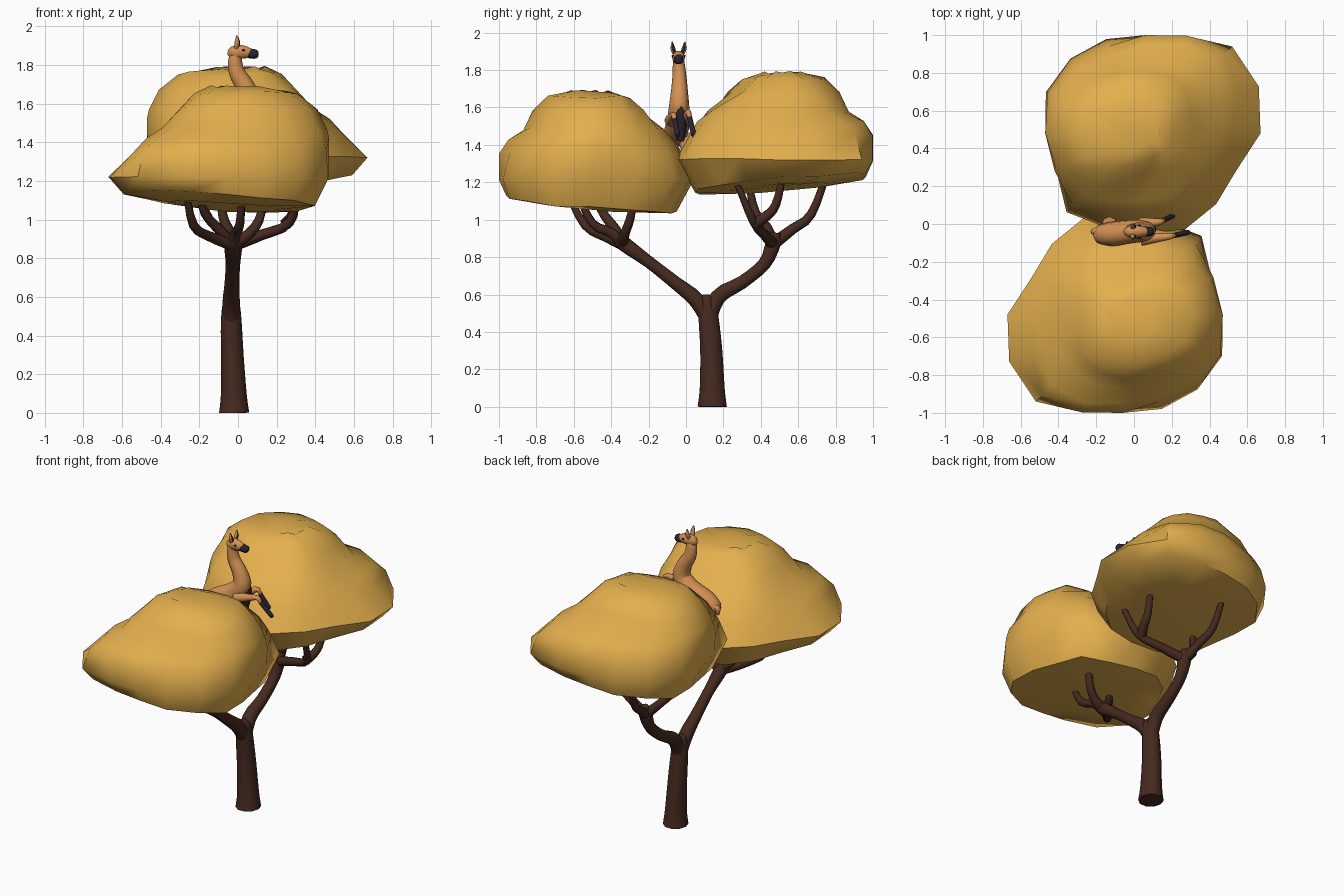
import bpy, bmesh, math, random
from mathutils import Vector

random.seed(4)


def material(name, rgb):
    m = bpy.data.materials.new(name)
    m.diffuse_color = (*rgb, 1)
    return m


LEAF = material("golden leaves", (0.77, 0.43, 0.075))
BARK = material("dark bark", (0.060, 0.023, 0.014))
FUR = material("tan fur", (0.65, 0.28, 0.088))
DARK = material("dark hide", (0.022, 0.018, 0.030))


def loft(name, rings, mat, angle=60):
    """Join equal-sized rings of points into a closed, smooth-shaded object."""
    bm = bmesh.new()
    vs = [[bm.verts.new(p) for p in r] for r in rings]
    n = len(vs[0])
    for a, b in zip(vs, vs[1:]):
        for i in range(n):
            bm.faces.new((a[i], a[(i + 1) % n], b[(i + 1) % n], b[i]))
    bm.faces.new(vs[0][::-1])
    bm.faces.new(vs[-1])
    bmesh.ops.recalc_face_normals(bm, faces=bm.faces)
    me = bpy.data.meshes.new(name)
    bm.to_mesh(me)
    bm.free()
    me.materials.append(mat)
    ob = bpy.data.objects.new(name, me)
    bpy.context.collection.objects.link(ob)
    bpy.ops.object.select_all(action='DESELECT')
    ob.select_set(True)
    bpy.context.view_layer.objects.active = ob
    bpy.ops.object.shade_smooth_by_angle(angle=math.radians(angle))
    return ob


def catmull(pts, steps):
    """Smooth a list of equal-length tuples."""
    p = [Vector(q) for q in pts]
    p = [2 * p[0] - p[1]] + p + [2 * p[-1] - p[-2]]
    out = []
    for i in range(1, len(p) - 2):
        a, b, c, d = p[i - 1:i + 3]
        for s in range(steps):
            t = s / steps
            out.append(0.5 * (2 * b + (c - a) * t + (2 * a - 5 * b + 4 * c - d) * t * t
                              + (3 * b - a - 3 * c + d) * t ** 3))
    return out + [p[-2]]


def tube(name, pts, mat, sides=10, steps=3, flat=1.0, ref=(0, 1, 0)):
    """Sweep a round section along (x, y, z, radius) points; flat scales its width."""
    q = catmull(pts, steps)
    c = [v.to_3d() for v in q]
    side = Vector(ref)
    rings = []
    for i, v in enumerate(q):
        t = (c[min(i + 1, len(c) - 1)] - c[max(i - 1, 0)]).normalized()
        side = (side - t * side.dot(t)).normalized()
        up = t.cross(side)
        r = max(v[3], 0.002)
        rings.append([c[i] + r * (side * flat * math.cos(k * math.tau / sides)
                                  + up * math.sin(k * math.tau / sides))
                      for k in range(sides)])
    return loft(name, rings, mat)


# Foliage: contour radii every 22.5 degrees from +x, rising from the widest level
WIDE = [.52, .51, .59, .54, .53, .55, .53, .52, .61, .65, .65, .56, .52, .54, .56, .57]
UPPER = [
    [.53, .52, .54, .48, .46, .47, .46, .45, .47, .52, .60, .56, .52, .50, .53, .56],
    [.53, .51, .51, .45, .42, .42, .41, .40, .40, .45, .53, .51, .47, .45, .49, .54],
    [.52, .49, .46, .39, .35, .36, .35, .34, .33, .36, .40, .40, .39, .39, .45, .51],
    [.47, .43, .36, .26, .20, .21, .23, .24, .24, .26, .31, .33, .34, .35, .40, .46],
    [.37, .34, .26, .18, .14, .13, .14, .14, .15, .18, .22, .24, .26, .28, .31, .36]]
# (height, tilt in x, tilt in y, shift in y, radii)
LEVELS = [(1.07, -.05, -.08, -.01, [r * .5 for r in WIDE]),
          (1.09, -.06, -.09, -.03, [r * .87 for r in WIDE]),
          (1.22, 0, 0, 0, WIDE),
          (1.355, 0, 0, 0, UPPER[0]), (1.42, 0, 0, 0, UPPER[1]),
          (1.48, 0, 0, 0, UPPER[2]), (1.58, 0, 0, 0, UPPER[3]),
          (1.655, 0, 0, 0, UPPER[4]),
          (1.685, 0, 0, 0, [r * .5 for r in UPPER[4]])]
rings = []
for z, tx, ty, shift, radii in LEVELS:
    ring = []
    for k, r in enumerate(radii):
        a = k * math.tau / 16
        dx, dy = r * math.cos(a), r * math.sin(a)
        ring.append(Vector((-.06 + dx, -.48 + dy + shift,
                            z + tx * dx + ty * dy + random.uniform(-.01, .01))))
    rings.append(ring)
loft("front_foliage", rings, LEAF, 50)
# The rear crown is the same shape turned half a circle and raised
loft("rear_foliage", [[Vector((-p.x, -p.y, p.z + .1)) for p in r] for r in rings], LEAF, 50)

# Trunk and the two main limbs
tube("trunk", [(-.02, .14, 0, .082), (-.022, .14, .1, .070), (-.03, .135, .3, .062),
               (-.035, .12, .48, .056), (-.035, .11, .57, .044), (-.035, .11, .6, .02)],
     BARK, flat=.95, ref=(1, 0, 0))
tube("front_limb", [(-.035, .14, .42, .040), (-.035, .06, .565, .045), (-.033, -.06, .665, .037),
                    (-.03, -.2, .775, .034), (-.03, -.33, .87, .042), (-.03, -.37, .91, .03)],
     BARK, ref=(1, 0, 0))
tube("rear_limb", [(-.035, .11, .42, .040), (-.035, .17, .585, .044), (-.03, .3, .665, .037),
                   (-.025, .42, .765, .036), (-.02, .465, .87, .042), (-.02, .48, .93, .03)],
     BARK, ref=(1, 0, 0))

# Twigs fan out from the end of each limb into the foliage
FRONT_HUB, REAR_HUB = (-.03, -.34, .87), (-.02, .465, .87)
TWIGS = [
    (FRONT_HUB, (-.14, -.43, .91), (-.23, -.54, .97), (-.27, -.64, 1.15)),
    (FRONT_HUB, (-.1, -.38, .95), (-.17, -.44, 1.03), (-.2, -.5, 1.14)),
    (FRONT_HUB, (.05, -.33, .92), (.11, -.30, 1.0), (.14, -.27, 1.14)),
    (FRONT_HUB, (-.01, -.40, .93), (.01, -.50, .98), (.02, -.58, 1.14)),
    (REAR_HUB, (.12, .42, .92), (.27, .36, .99), (.31, .27, 1.2)),
    ((.25, .37, .98), (.28, .43, 1.02), (.29, .48, 1.08), (.30, .52, 1.24)),
    (REAR_HUB, (-.05, .57, .95), (-.08, .67, 1.03), (-.1, .76, 1.26)),
    (REAR_HUB, (-.11, .43, .96), (-.17, .37, 1.04), (-.2, .33, 1.22))]
for i, path in enumerate(TWIGS):
    tube(f"twig_{i + 1}", [(*p, r) for p, r in zip(path, (.034, .028, .024, .017))],
         BARK, sides=8, ref=(.3, .9, .2))

# Animal resting in the gap: body and neck in one sweep
Y = -.04
tube("animal_body_and_neck", [
    (-.205, Y - .015, 1.42, .02), (-.18, Y - .015, 1.435, .055), (-.11, Y - .012, 1.475, .070),
    (-.01, Y, 1.53, .067), (.055, Y + .003, 1.6, .060), (.04, Y + .005, 1.68, .050),
    (-.003, Y + .005, 1.755, .042), (-.015, Y + .002, 1.82, .036), (-.005, Y, 1.87, .03)],
    FUR, sides=12, steps=4, flat=.92)
tube("animal_head", [(-.048, Y, 1.845, .012), (-.025, Y, 1.862, .035), (.02, Y, 1.867, .037),
                     (.065, Y, 1.86, .026)], FUR, flat=.9)
tube("animal_muzzle", [(.05, Y, 1.861, .027), (.085, Y, 1.856, .026), (.1, Y, 1.853, .02),
                       (.106, Y, 1.852, .008)], DARK, flat=.95)
tube("animal_tail", [(-.18, Y, 1.46, .022), (-.21, Y, 1.45, .02), (-.215, Y, 1.41, .008)], FUR, 8)
tube("animal_chest_patch", [(.07, Y + .01, 1.42, .02), (.075, Y + .012, 1.5, .034),
                            (.092, Y + .01, 1.57, .028), (.105, Y + .01, 1.61, .008)], DARK, 8)

for s, label in ((-1, "right"), (1, "left")):
    # Ears with dark inner faces, and eyes
    e = Y + s * .02
    tube(label + "_ear", [(-.01, e, 1.885, .01), (-.005, e + s * .010, 1.915, .013),
                          (-.006, e + s * .014, 1.952, .003)], FUR, 8)
    tube(label + "_inner_ear", [(.0, e, 1.893, .006), (.004, e + s * .009, 1.915, .008),
                                (-.001, e + s * .013, 1.945, .002)], DARK, 6)
    tube(label + "_eye", [(.022, Y + s * .03, 1.875, .003), (.028, Y + s * .032, 1.876, .006),
                          (.036, Y + s * .031, 1.876, .003)], DARK, 6)
    # Forelegs reach forward, tan above the knee and dark below
    sh = (.04, Y + s * .04, 1.53)
    knee = (.19, -.066, 1.56) if s < 0 else (.14, .012, 1.575)
    foot = (.28, -.046, 1.46) if s < 0 else (.2, .04, 1.46)
    mid = tuple((a + b) / 2 for a, b in zip(sh, knee))
    shin = tuple(a + (b - a) * .25 for a, b in zip(knee, foot))
    tube(label + "_upper_foreleg", [(*sh, .036), (*mid, .026), (*knee, .016), (*shin, .012)], FUR, 8)
    toe = (foot[0] + .012, foot[1], foot[2] - .012)
    tube(label + "_lower_foreleg", [(*shin, .014), (*foot, .014), (*toe, .010)], DARK, 8)
    # Hind legs, tucked into the leaves
    tube(label + "_hind_leg", [(-.13, Y + s * .035, 1.45, .045), (-.1, Y + s * .04, 1.37, .026),
                               (-.13, Y + s * .04, 1.31, .014)], FUR, 8)
    tube(label + "_hind_foot", [(-.13, Y + s * .04, 1.32, .014), (-.12, Y + s * .04, 1.27, .015),
                                (-.1, Y + s * .04, 1.255, .01)], DARK, 8)
